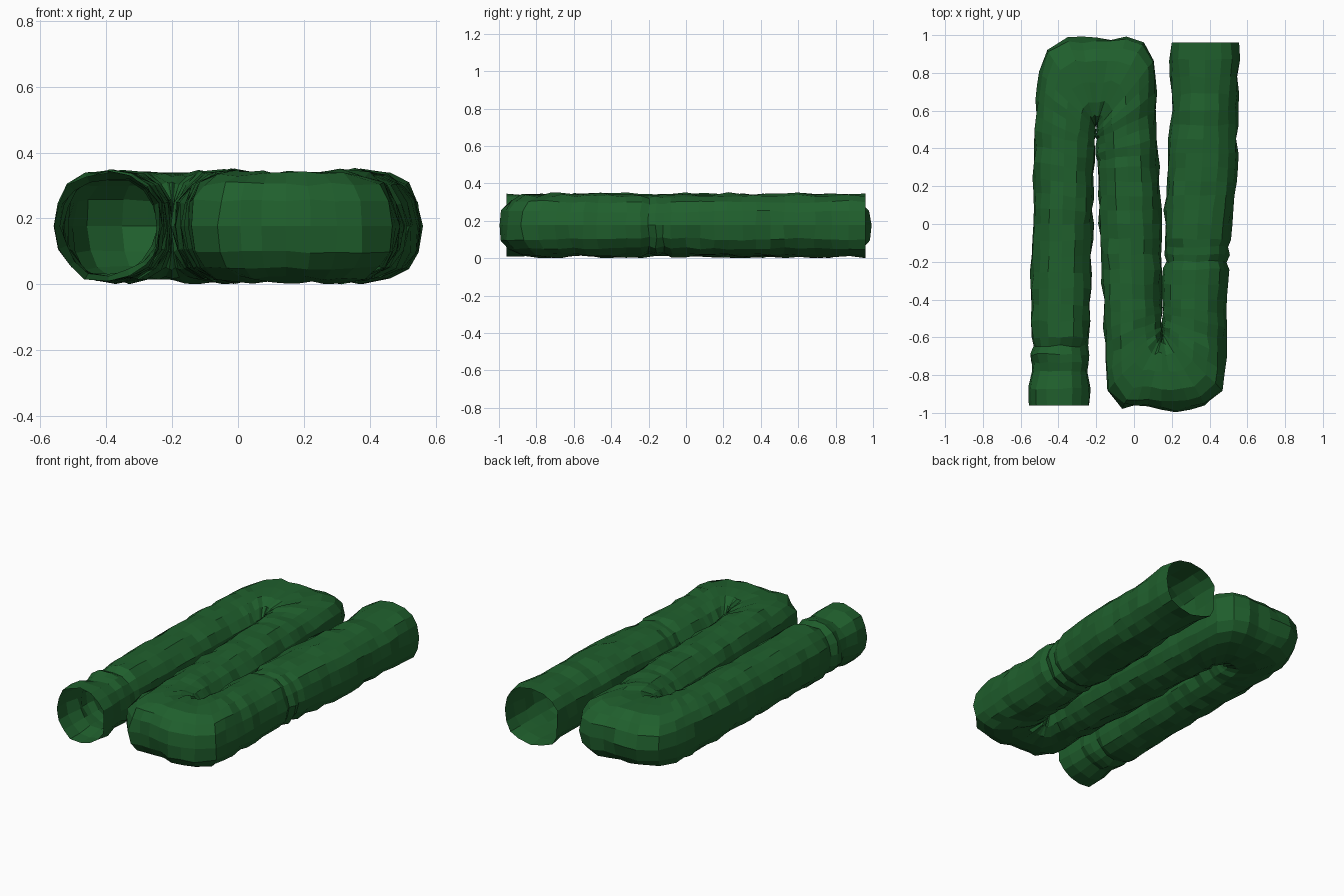
import bpy, bmesh, math, random
from mathutils import Vector

if "Cube" in bpy.data.objects:
    bpy.data.objects.remove(bpy.data.objects["Cube"])

random.seed(7)
SIDES = 16
STEP = 0.085

# Left and right edges of the folded tube, followed from one open end to the other
EDGES = [
    (-.56, -.96, -.23, -.96), (-.55, -.60, -.23, -.60), (-.54, .0, -.22, .0),
    (-.53, .50, -.205, .40), (-.50, .80, -.20, .50), (-.46, .92, -.20, .515),
    (-.35, .98, -.20, .52), (-.20, .98, -.20, .52), (-.04, .99, -.20, .52),
    (.05, .96, -.20, .515), (.11, .87, -.20, .50), (.12, .60, -.20, .45),
    (.13, .30, -.195, .30), (.145, .0, -.185, .0), (.148, -.40, -.165, -.40),
    (.15, -.54, -.155, -.70), (.15, -.575, -.14, -.88), (.15, -.58, -.06, -.97),
    (.15, -.58, .07, -.97), (.15, -.58, .22, -.99), (.15, -.58, .38, -.965),
    (.15, -.57, .47, -.88), (.15, -.54, .485, -.70), (.15, -.40, .49, -.40),
    (.16, .0, .515, .0), (.175, .30, .545, .30), (.195, .60, .55, .60),
    (.195, .96, .56, .96),
]


def pinch(p):
    """Small wrinkles near one end and halfway along the last leg."""
    if p.x < -.3 and -.78 < p.y < -.58:
        return 0.94 + 0.06 * math.cos((p.y + .68) * 90)
    if p.x > .25 and -.24 < p.y < -.1:
        return 0.95 + 0.05 * math.cos((p.y + .17) * 90)
    return 1.0


# Stations spaced evenly along the edges, denser at the wrinkles
stations = []
for a, b in zip(EDGES, EDGES[1:]):
    length = max(math.dist(a[:2], b[:2]), math.dist(a[2:], b[2:]))
    n = max(1, round(length / STEP))
    for i in range(n):
        stations.append([u + (v - u) * i / n for u, v in zip(a, b)])
stations.append(list(EDGES[-1]))
for lo, hi, west in ((-.78, -.58, True), (-.24, -.1, False)):
    i = len(stations) - 1
    while i > 0:
        a, b = stations[i - 1], stations[i]
        mid = [(u + v) / 2 for u, v in zip(a, b)]
        cx = (mid[0] + mid[2]) / 2
        if lo < mid[1] < hi and (cx < -.3 if west else cx > .25):
            stations.insert(i, mid)
        i -= 1

# Rings of the tube, wide and flat-topped at the two folds
bm = bmesh.new()
rings = []
for k, s in enumerate(stations):
    left, right = Vector((s[0], s[1], .18)), Vector((s[2], s[3], .18))
    mid, half = (left + right) / 2, (left - right) / 2
    end = k in (0, len(stations) - 1)
    power = 2 / (2.2 if half.length < .18 else 2.5)
    f = pinch(mid)
    ring = []
    for j in range(SIDES):
        t = 2 * math.pi * j / SIDES
        c, d = math.cos(t), math.sin(t)
        c = math.copysign(abs(c) ** power, c)
        d = math.copysign(abs(d) ** power, d)
        p = mid + half * c * f + Vector((0, 0, .168 * d * f))
        r = random.uniform(-.009, .009)
        p += half.normalized() * (c * r) + Vector((0, 0, d * r))
        if not end:
            p.y += random.uniform(-.006, .006)
        ring.append(bm.verts.new(p))
    rings.append(ring)
for a, b in zip(rings, rings[1:]):
    for j in range(SIDES):
        m = (j + 1) % SIDES
        bm.faces.new((a[j], a[m], b[m], b[j]))
bmesh.ops.recalc_face_normals(bm, faces=bm.faces)

# Rest the tube on the ground
low = min(v.co.z for v in bm.verts)
for v in bm.verts:
    v.co.z -= low

mesh = bpy.data.meshes.new("folded_tube")
bm.to_mesh(mesh)
bm.free()
tube = bpy.data.objects.new("folded_tube", mesh)
bpy.context.collection.objects.link(tube)

# Dark green cloth
green = bpy.data.materials.new("green_cloth")
green.diffuse_color = (.014, .115, .026, 1)
green.use_nodes = True
green.node_tree.nodes["Principled BSDF"].inputs["Base Color"].default_value = green.diffuse_color
mesh.materials.append(green)
